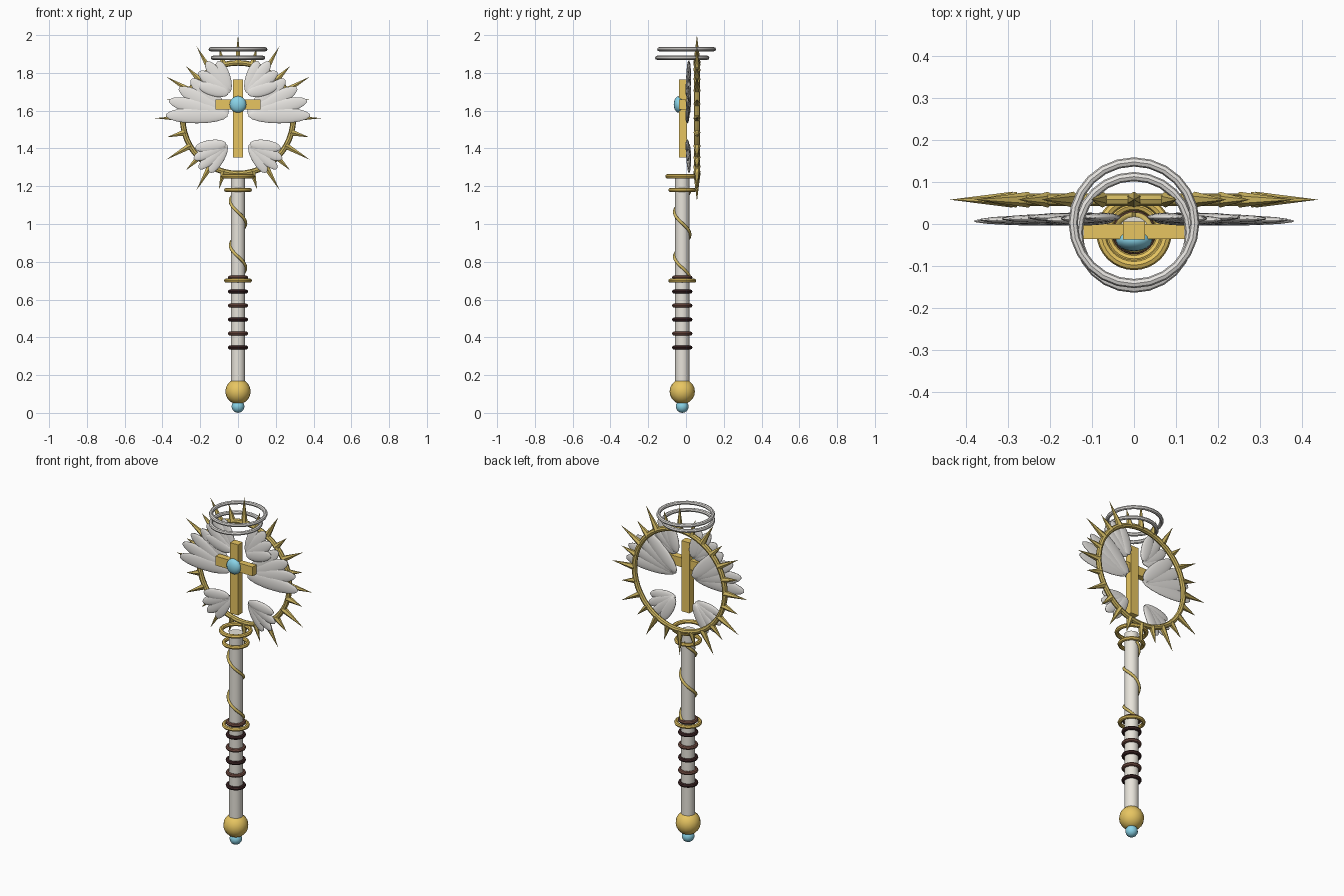
import bpy
from math import sin, cos, pi, radians
from mathutils import Matrix, Vector

if "Cube" in bpy.data.objects:
    bpy.data.objects.remove(bpy.data.objects["Cube"])

Y0 = -0.02  # shaft axis


def material(name, rgb):
    m = bpy.data.materials.new(name)
    m.diffuse_color = (*rgb, 1)
    m.use_nodes = True
    m.node_tree.nodes["Principled BSDF"].inputs["Base Color"].default_value = m.diffuse_color
    return m


GOLD = material("gold", (0.80, 0.56, 0.12))
OLD_GOLD = material("old_gold", (0.62, 0.47, 0.12))
IVORY = material("ivory", (0.80, 0.77, 0.70))
WHITE = material("white", (0.80, 0.78, 0.75))
BLUE = material("blue_gem", (0.25, 0.65, 0.80))
BLACK = material("dark_leather", (0.05, 0.02, 0.02))
BROWN = material("brown_leather", (0.18, 0.08, 0.06))


def finish(name, mat, smooth=True):
    ob = bpy.context.object
    ob.name = name
    ob.data.materials.append(mat)
    if smooth:
        bpy.ops.object.shade_smooth_by_angle(angle=radians(40))
    return ob


def ring(name, mat, loc, outer, minor, seg=32, rot=(0, 0, 0)):
    bpy.ops.mesh.primitive_torus_add(location=loc, rotation=rot, major_radius=outer - minor,
                                     minor_radius=minor, major_segments=seg, minor_segments=8)
    return finish(name, mat)


def ball(name, mat, loc, size, seg=16):
    bpy.ops.mesh.primitive_uv_sphere_add(segments=seg, ring_count=seg // 2 + 2, radius=1, location=loc)
    bpy.context.object.scale = size
    return finish(name, mat)


def box(name, mat, lo, hi):
    lo, hi = Vector(lo), Vector(hi)
    bpy.ops.mesh.primitive_cube_add(size=1, location=(lo + hi) / 2)
    bpy.context.object.scale = hi - lo
    return finish(name, mat, False)


# Shaft and pommel
bpy.ops.mesh.primitive_cylinder_add(vertices=16, radius=0.038, depth=1.16, location=(0, Y0, 0.66))
finish("shaft", IVORY)
ball("pommel", GOLD, (0, Y0, 0.113), (0.067, 0.067, 0.067))
ball("pommel_gem", BLUE, (0, Y0, 0.034), (0.034, 0.034, 0.034), 12)

# Grip bands
for i in range(6):
    ring("grip_band", BROWN if i % 2 else BLACK, (0, Y0, 0.346 + 0.074 * i), 0.054, 0.011, 24)

# Collars
ring("lower_collar", GOLD, (0, Y0, 0.70), 0.074, 0.011)
ring("upper_collar", GOLD, (0, Y0, 1.18), 0.074, 0.011)
ring("crown_collar", GOLD, (0, Y0, 1.252), 0.09, 0.012)

# Spiral vine around the shaft
curve = bpy.data.curves.new("spiral_vine", 'CURVE')
curve.dimensions = '3D'
curve.bevel_depth = 0.008
curve.bevel_resolution = 2
curve.use_fill_caps = True
sp = curve.splines.new('POLY')
N = 64
sp.points.add(N)
for i in range(N + 1):
    t = i / N
    a = pi / 2 + 4 * pi * t
    sp.points[i].co = (0.041 * cos(a), Y0 + 0.041 * sin(a), 1.18 - 0.47 * t, 1)
vine = bpy.data.objects.new("spiral_vine", curve)
bpy.context.collection.objects.link(vine)
curve.materials.append(OLD_GOLD)

# Thorned sun ring
CZ, RY = 1.56, 0.058
ring("sun_ring", OLD_GOLD, (0, RY, CZ), 0.308, 0.015, 48, (pi / 2, 0, 0))
for i in range(24):
    a = 2 * pi * i / 24
    r0, r1 = 0.29, 0.44 if i % 2 == 0 else 0.39
    rm = (r0 + r1) / 2
    bpy.ops.mesh.primitive_cone_add(vertices=6, radius1=0.019, radius2=0, depth=r1 - r0,
                                    location=(rm * cos(a), RY, CZ + rm * sin(a)),
                                    rotation=(0, pi / 2 - a, 0))
    finish("thorn", OLD_GOLD, False)

# Cross with gem
box("cross_upright", GOLD, (-0.026, -0.037, 1.352), (0.026, 0.006, 1.765))
box("cross_arm", GOLD, (-0.12, -0.036, 1.606), (0.12, 0.0, 1.66))
ball("cross_gem", BLUE, (0, -0.038, 1.633), (0.044, 0.027, 0.044))

# Wings: fans of flattened feathers (root, half width, [(angle, length)])
WINGS = [
    ("main_wing", (0.05, 1.575), 0.042, [(0, 0.337), (14, 0.33), (29, 0.305), (44, 0.28)]),
    ("top_wing", (0.048, 1.69), 0.036, [(16, 0.17), (36, 0.20), (55, 0.21), (72, 0.185)]),
    ("lower_wing", (0.06, 1.425), 0.032, [(-8, 0.17), (-25, 0.195), (-42, 0.20), (-60, 0.18)]),
]
for name, (rx, rz), hw, feathers in WINGS:
    for side in (-1, 1):
        for k, (deg, length) in enumerate(feathers):
            a = radians(deg)
            x = rx + length / 2 * cos(a)
            z = rz + length / 2 * sin(a)
            f = ball(name + "_feather", WHITE, (side * x, 0.007 + 0.003 * k, z),
                     (length / 2, 0.011, hw), 14)
            f.rotation_euler = (0, -side * a, 0)

# Double halo above the head
ring("upper_halo", WHITE, (0, 0.003, 1.925), 0.156, 0.011, 24)
ring("lower_halo", WHITE, (0, Y0, 1.88), 0.144, 0.011, 24)
